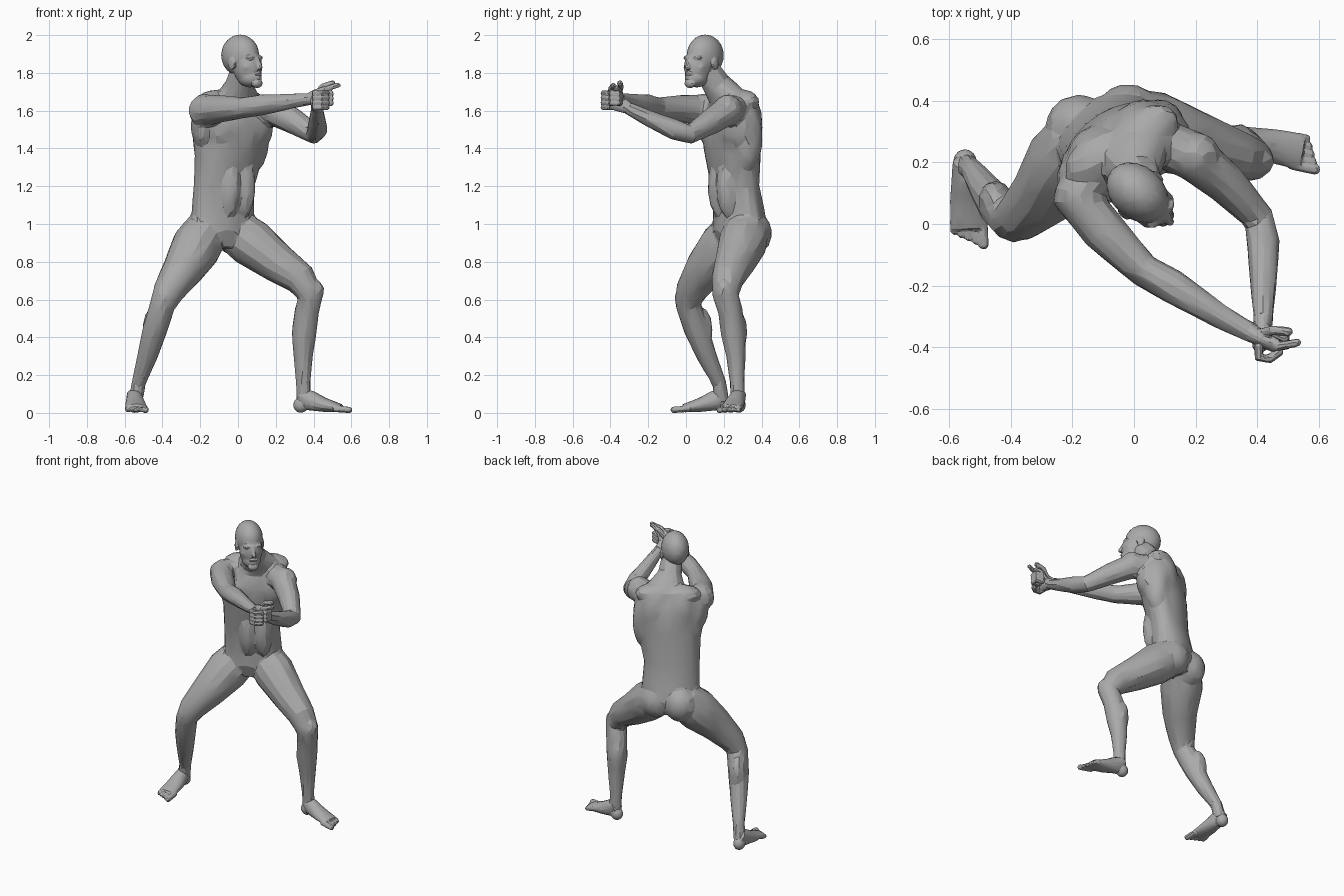
import bpy
import bmesh
from math import sin, cos, pi, radians
from mathutils import Vector, Matrix

if "Cube" in bpy.data.objects:
    bpy.data.objects.remove(bpy.data.objects["Cube"], do_unlink=True)

skin = bpy.data.materials.new("grey_skin")
skin.use_nodes = True
grey = (.4, .4, .4, 1)
skin.diffuse_color = grey
skin.node_tree.nodes["Principled BSDF"].inputs["Base Color"].default_value = grey


class Frame:
    """Local axes of a body part: left, forward, up, turned about z."""

    def __init__(self, x, y, degrees):
        turn = radians(degrees)
        self.left = Vector((cos(turn), sin(turn), 0))
        self.forward = Vector((sin(turn), -cos(turn), 0))
        self.origin = Vector((x, y, 0))
        self.rotation = Matrix.Rotation(turn, 4, 'Z')

    def at(self, left, forward, up):
        return self.origin + self.left * left + self.forward * forward + Vector((0, 0, up))


def tube(bm, stations, side, sides=14):
    """Loft elliptical rings (x, y, z, half width, half depth) along a path."""
    centres = [Vector(s[:3]) for s in stations]
    last = len(centres) - 1
    rings = []
    for i, station in enumerate(stations):
        tangent = (centres[min(i + 1, last)] - centres[max(i - 1, 0)]).normalized()
        across = (side - tangent * side.dot(tangent)).normalized()
        depth = tangent.cross(across)
        a, b = station[3], station[-1]
        rings.append([bm.verts.new(centres[i] + across * a * cos(2 * pi * k / sides)
                                   + depth * b * sin(2 * pi * k / sides))
                      for k in range(sides)])
    for low, high in zip(rings, rings[1:]):
        for k in range(sides):
            n = (k + 1) % sides
            bm.faces.new((low[k], low[n], high[n], high[k]))
    bm.faces.new(rings[0])
    bm.faces.new(rings[-1])


def digit(bm, points, radius):
    """A finger or toe: a thin tube with a rounded tip."""
    tube(bm, [(*p, radius) for p in points], Vector((.3, .2, .9)), sides=8)
    bmesh.ops.create_icosphere(bm, subdivisions=2, radius=radius,
                               matrix=Matrix.Translation(points[-1]))


def muscle(bm, place, radii, rotation=Matrix.Identity(4)):
    """An ellipsoid at a position in the scene."""
    size = Matrix.Diagonal((*radii, 1))
    bmesh.ops.create_icosphere(bm, subdivisions=3, radius=1,
                               matrix=Matrix.Translation(place) @ rotation @ size)


def blob(bm, frame, centre, radii, mirrored=False):
    """An ellipsoid in a local frame, optionally on both sides."""
    for sign in ((1, -1) if mirrored else (1,)):
        muscle(bm, frame.at(sign * centre[0], *centre[1:]), radii, frame.rotation)


def finish(bm, name, voxel, smoothing, keep):
    """Fuse the pieces into one skin and reduce it to irregular facets."""
    bmesh.ops.recalc_face_normals(bm, faces=bm.faces)
    mesh = bpy.data.meshes.new(name)
    bm.to_mesh(mesh)
    bm.free()
    mesh.materials.append(skin)
    obj = bpy.data.objects.new(name, mesh)
    bpy.context.collection.objects.link(obj)
    bpy.ops.object.select_all(action='DESELECT')
    obj.select_set(True)
    bpy.context.view_layer.objects.active = obj
    fuse = obj.modifiers.new("fuse", 'REMESH')
    fuse.mode = 'VOXEL'
    fuse.voxel_size = voxel
    soften = obj.modifiers.new("soften", 'SMOOTH')
    soften.factor = .5
    soften.iterations = smoothing
    facet = obj.modifiers.new("facet", 'DECIMATE')
    facet.ratio = keep
    for modifier in list(obj.modifiers):
        bpy.ops.object.modifier_apply(modifier=modifier.name)
    bpy.ops.object.shade_smooth_by_angle(angle=radians(18))


chest = Frame(-.03, .24, 30)

# Torso and neck
body = bmesh.new()
tube(body, [(-.1, .28, .88, .11, .1), (-.085, .285, .97, .185, .13),
            (-.08, .28, 1.06, .18, .12), (-.075, .26, 1.2, .175, .108),
            (-.045, .245, 1.4, .2, .132), (-.02, .235, 1.55, .2, .13),
            (-.01, .23, 1.64, .17, .095), (0, .2, 1.69, .11, .085),
            (.01, .16, 1.74, .075, .076), (.03, .11, 1.82, .066, .068)],
     chest.left, sides=24)
blob(body, chest, (.09, .065, 1.5), (.1, .065, .095), mirrored=True)      # pectorals
blob(body, chest, (.15, -.015, 1.46), (.07, .08, .18), mirrored=True)     # side of back
blob(body, chest, (.08, -.05, 1.53), (.1, .075, .16), mirrored=True)      # shoulder blades
blob(body, chest, (.085, -.02, 1.65), (.12, .075, .06), mirrored=True)    # trapezius
blob(body, chest, (.045, .04, 1.2), (.06, .07, .17), mirrored=True)       # abdomen
muscle(body, (-.18, .32, .95), (.105, .1, .115))                          # right buttock
muscle(body, (-.02, .355, .95), (.105, .1, .115))                         # left buttock
muscle(body, (-.185, .15, 1.52), (.065, .09, .12))                        # right armpit
muscle(body, (.12, .28, 1.51), (.065, .08, .11))                          # left armpit

# Right arm, reaching across the chest
tube(body, [(-.13, .17, 1.6, .085), (-.18, .08, 1.6, .085), (-.1, -.02, 1.61, .074),
            (.03, -.15, 1.615, .055), (.12, -.2, 1.63, .057),
            (.28, -.3, 1.65, .041), (.4, -.365, 1.665, .031)], Vector((0, 0, 1)))
muscle(body, (-.175, .09, 1.6), (.085, .085, .09))

# Left arm, bent at the elbow
tube(body, [(.1, .26, 1.6, .08), (.19, .22, 1.6, .08), (.3, .13, 1.54, .068),
            (.405, .02, 1.475, .052), (.42, -.06, 1.5, .055),
            (.42, -.2, 1.56, .043), (.42, -.33, 1.625, .031)], Vector((0, 0, 1)))
muscle(body, (.2, .22, 1.6), (.08, .08, .085))

# Right leg, knee forward
tube(body, [(-.16, .28, .97, .12), (-.22, .2, .88, .135), (-.29, .1, .76, .11),
            (-.37, .025, .64, .083), (-.4, .012, .57, .068), (-.44, .055, .44, .066),
            (-.48, .11, .3, .054), (-.525, .175, .16, .038), (-.545, .19, .06, .04)],
     chest.left)
muscle(body, (-.39, -.01, .61), (.05, .05, .06))
muscle(body, (-.45, .08, .44), (.055, .06, .12))

# Left leg, stepping sideways
tube(body, [(-.01, .32, .96, .12), (.07, .3, .9, .13), (.2, .26, .8, .108),
            (.33, .22, .71, .087), (.385, .21, .62, .07), (.365, .235, .54, .066),
            (.35, .25, .42, .066), (.345, .265, .3, .052), (.345, .27, .16, .039),
            (.35, .275, .06, .04)], chest.forward)
muscle(body, (.405, .205, .645), (.052, .05, .06))
muscle(body, (.34, .265, .43), (.055, .06, .12))
finish(body, "body", voxel=.01, smoothing=6, keep=.032)

# Head with face and ears
face = Frame(.025, .09, 48)
head = bmesh.new()
blob(head, face, (0, -.018, 1.893), (.086, .112, .11))                    # skull
blob(head, face, (0, .036, 1.832), (.072, .08, .1))                       # face
blob(head, face, (0, .05, 1.775), (.06, .068, .052))                      # jaw
blob(head, face, (0, .102, 1.745), (.034, .026, .026))                    # chin
blob(head, face, (.026, .083, 1.88), (.034, .022, .014), mirrored=True)   # brows
blob(head, face, (.04, .066, 1.83), (.03, .028, .026), mirrored=True)     # cheekbones
blob(head, face, (0, .108, 1.795), (.028, .016, .01))                     # upper lip
blob(head, face, (0, .106, 1.776), (.026, .016, .01))                     # lower lip
blob(head, face, (.083, -.005, 1.85), (.01, .024, .036), mirrored=True)   # ears
digit(head, [face.at(0, .095, 1.88), face.at(0, .124, 1.828)], .014)      # nose
finish(head, "head", voxel=.005, smoothing=3, keep=.07)

# Right hand: grip with the forefinger extended
hand = bmesh.new()
tube(hand, [(.37, -.348, 1.66, .031), (.41, -.37, 1.67, .043, .028),
            (.47, -.395, 1.685, .046, .028)], Vector((0, 0, 1)))
for i in range(3):
    height = Vector((0, 0, 1.69 - .025 * i))
    digit(hand, [height + Vector(p) for p in
                 ((.45, -.4, 0), (.495, -.395, 0), (.495, -.36, 0), (.455, -.35, 0))], .016)
digit(hand, [Vector((.46, -.4, 1.715)), Vector((.53, -.385, 1.735))], .014)
digit(hand, [Vector((.41, -.355, 1.685)), Vector((.45, -.345, 1.73)),
             Vector((.5, -.35, 1.745))], .016)
finish(hand, "right_hand", voxel=.005, smoothing=3, keep=.08)

# Left hand: cupped around the right
hand = bmesh.new()
tube(hand, [(.42, -.3, 1.612, .032), (.415, -.35, 1.635, .042, .03),
            (.41, -.4, 1.655, .046, .026)], Vector((0, 0, 1)))
for i in range(4):
    height = Vector((0, 0, 1.618 + .025 * i))
    digit(hand, [height + Vector(p) for p in
                 ((.405, -.39, 0), (.405, -.435, 0), (.44, -.438, 0), (.47, -.415, 0))], .016)
digit(hand, [Vector((.425, -.34, 1.65)), Vector((.45, -.35, 1.7)),
             Vector((.49, -.37, 1.72))], .016)
finish(hand, "left_hand", voxel=.005, smoothing=3, keep=.08)


def foot(name, frame, inner):
    """A bare foot; inner is the local side of the big toe."""
    bm = bmesh.new()
    blob(bm, frame, (0, -.018, .042), (.038, .04, .042))
    tube(bm, [(*frame.at(0, f, z), w, h) for f, z, w, h in
              ((-.02, .1, .04, .035), (.03, .065, .046, .055),
               (.11, .042, .056, .038), (.2, .024, .06, .022))], frame.left)
    for i in range(5):
        across = inner * (.046 - .023 * i)
        reach = .265 - .012 * i
        digit(bm, [frame.at(across, .17, .022), frame.at(across, reach - .012, .016)],
              .018 if i == 0 else .014)
    finish(bm, name, voxel=.005, smoothing=3, keep=.08)


foot("right_foot", Frame(-.548, .185, 3), inner=1)
foot("left_foot", Frame(.35, .275, 78), inner=-1)
